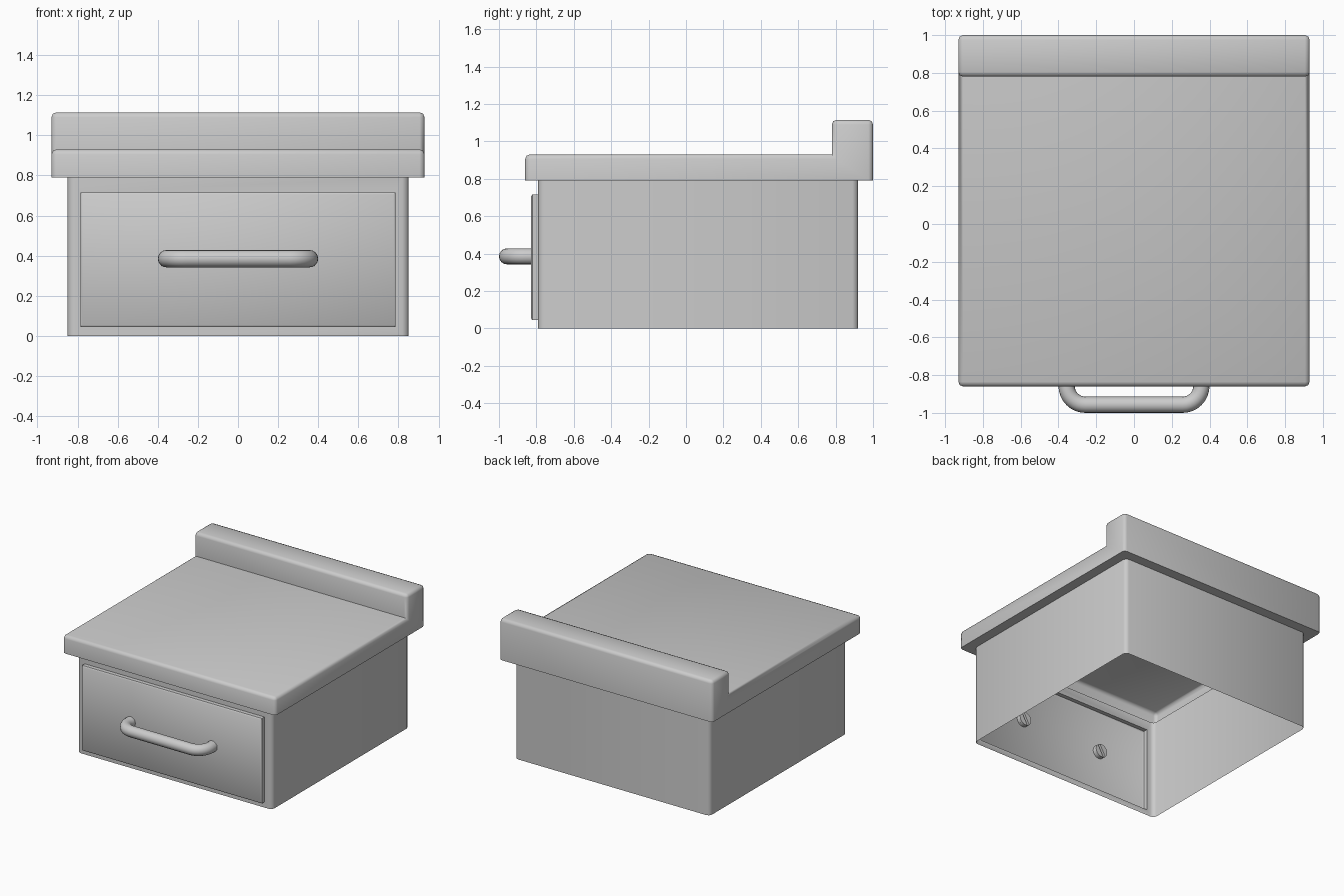
import bpy, bmesh, math
from mathutils import Vector

if "Cube" in bpy.data.objects:
    bpy.data.objects.remove(bpy.data.objects["Cube"])


def finish(bm, name, angle=50):
    mesh = bpy.data.meshes.new(name)
    bmesh.ops.recalc_face_normals(bm, faces=bm.faces)
    bm.to_mesh(mesh)
    bm.free()
    ob = bpy.data.objects.new(name, mesh)
    bpy.context.collection.objects.link(ob)
    smooth(ob, angle)
    return ob


def smooth(ob, angle):
    bpy.ops.object.select_all(action='DESELECT')
    ob.select_set(True)
    bpy.context.view_layer.objects.active = ob
    bpy.ops.object.shade_smooth_by_angle(angle=math.radians(angle))


def prism(bm, points, offset):
    """Extrude a closed outline along an offset; returns the new edges."""
    face = bm.faces.new([bm.verts.new(p) for p in points])
    ext = bmesh.ops.extrude_face_region(bm, geom=[face], use_keep_orig=True)
    new = [v for v in ext['geom'] if isinstance(v, bmesh.types.BMVert)]
    bmesh.ops.translate(bm, verts=new, vec=Vector(offset))
    return list({e for v in list(face.verts) + new for e in v.link_edges})


def near(a, b):
    return abs(a - b) < 1e-4


# Worktop with raised back ledge, joined to the open-bottomed cabinet
Z = 0.79
bm = bmesh.new()
profile = [(-.86, Z), (1, Z), (1, 1.115), (.78, 1.115), (.78, .93), (-.86, .93)]
edges = prism(bm, [(-.93, y, z) for y, z in profile], (1.86, 0, 0))


def keep_sharp(e):
    a, b = (v.co for v in e.verts)
    bottom = near(a.z, Z) and near(b.z, Z)
    inner = all(near(p.y, .78) and near(p.z, .93) for p in (a, b))
    return bottom or inner


bmesh.ops.bevel(bm, geom=[e for e in edges if not keep_sharp(e)], offset=.025,
                segments=2, profile=.5, affect='EDGES')
under = [f for f in bm.faces if all(near(v.co.z, Z) for v in f.verts)]
bmesh.ops.delete(bm, geom=under, context='FACES_ONLY')
rim = [e for e in bm.edges if e.is_boundary]
worktop_faces = set(bm.faces)

# Cabinet walls with rounded upright corners
outline = [(-.85, -.79), (.85, -.79), (.85, .92), (-.85, .92)]
edges = prism(bm, [(x, y, 0) for x, y in outline], (0, 0, Z))
upright = [e for e in edges if abs(e.verts[0].co.z - e.verts[1].co.z) > .5]
bmesh.ops.bevel(bm, geom=upright, offset=.03, segments=2, profile=.5, affect='EDGES')
caps = [f for f in bm.faces if f not in worktop_faces
        and (all(near(v.co.z, 0) for v in f.verts) or all(near(v.co.z, Z) for v in f.verts))]
bmesh.ops.delete(bm, geom=caps, context='FACES_ONLY')
top_loop = [e for e in bm.edges if e.is_boundary and e not in rim
            and all(near(v.co.z, Z) for v in e.verts)]
bmesh.ops.bridge_loops(bm, edges=rim + top_loop)

# Drawer front pushed out of the front wall
front = next(f for f in bm.faces if all(near(v.co.y, -.79) for v in f.verts)
             and f.calc_area() > .5)
for half_width, low, high, y in ((.785, .045, .715, -.79), (.785, .045, .715, -.822),
                                 (.775, .055, .705, -.83)):
    bmesh.ops.inset_individual(bm, faces=[front], thickness=.005)
    for v in front.verts:
        v.co = (math.copysign(half_width, v.co.x), y, low if v.co.z < .4 else high)
finish(bm, "cabinet_and_worktop")

# Bent tube handle
cx, bar_y, r, hz = .357, -.957, .1, .385
half = [(cx, -.825)]
for i in range(9):
    a = math.pi / 2 * i / 8
    half.append((cx - r + r * math.cos(a), bar_y + r - r * math.sin(a)))
path = half + [(-x, y) for x, y in reversed(half)]
curve = bpy.data.curves.new("handle", 'CURVE')
curve.dimensions = '3D'
curve.bevel_depth = .043
curve.bevel_resolution = 6
spline = curve.splines.new('POLY')
spline.points.add(len(path) - 1)
for p, (x, y) in zip(spline.points, path):
    p.co = (x, y, hz, 1)
handle = bpy.data.objects.new("handle", curve)
bpy.context.collection.objects.link(handle)
bpy.context.view_layer.objects.active = handle
handle.select_set(True)
bpy.ops.object.convert(target='MESH')
smooth(bpy.context.object, 50)

# Slotted screw heads on the inside of the drawer front
for side, label in ((-1, "left"), (1, "right")):
    bm = bmesh.new()
    R, slot = .052, .2

    def ring(start, stop, n, y):
        return [(side * .36 + R * math.cos(start + (stop - start) * i / n), y,
                 hz + R * math.sin(start + (stop - start) * i / n)) for i in range(n)]

    prism(bm, ring(0, 2 * math.pi, 24, -.828), (0, .014, 0))
    for k in (0, 1):
        mid = math.radians(150) + k * math.pi
        span = math.pi / 2 - slot
        prism(bm, ring(mid - span, mid + span * 1.18, 13, -.814), (0, .02, 0))
    finish(bm, label + "_screw_head", 40)
